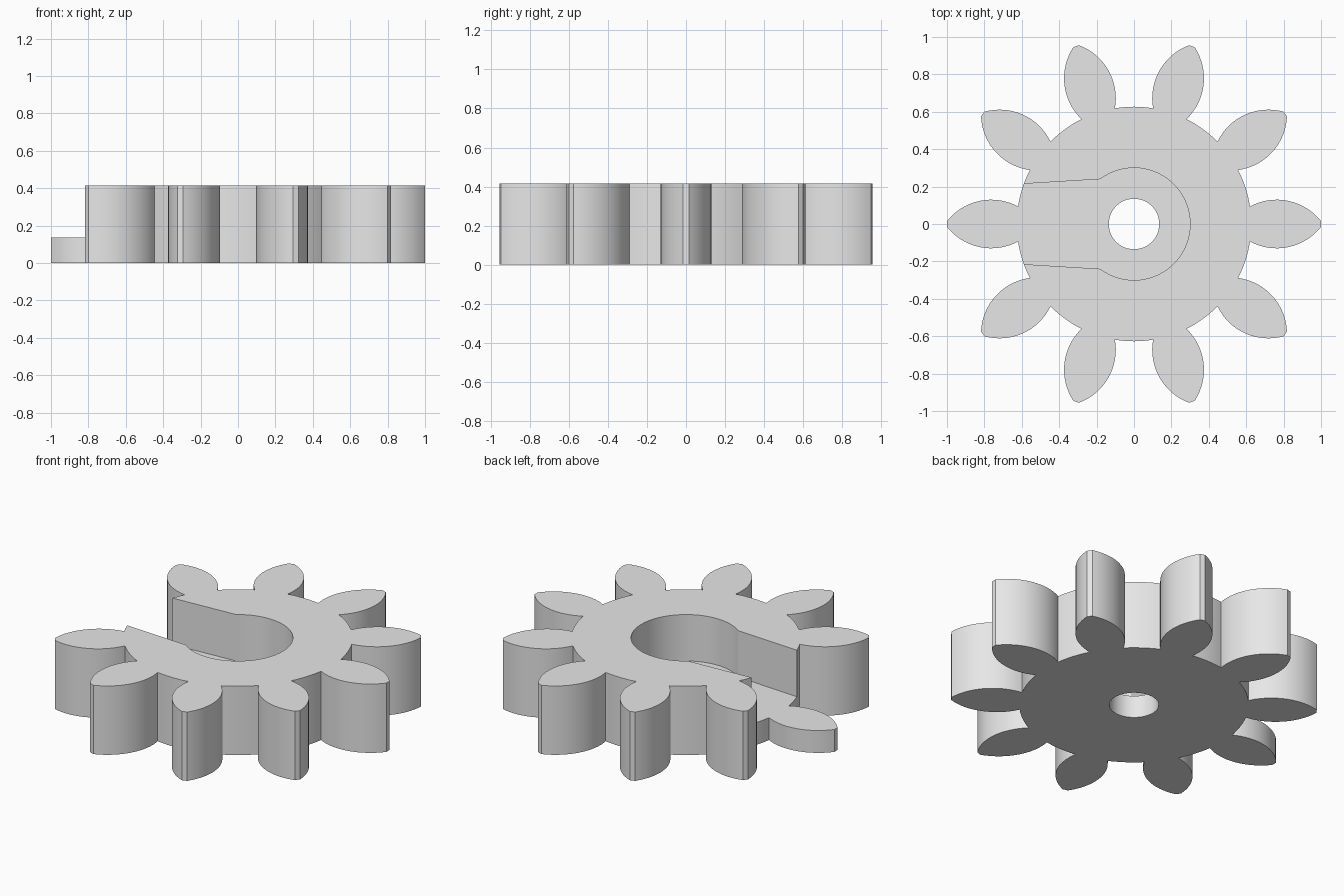
import bpy, bmesh
from math import sin, cos, pi, radians, atan2
from mathutils import Matrix, Vector

cube = bpy.data.objects.get("Cube")
if cube:
    bpy.data.objects.remove(cube, do_unlink=True)

TEETH = 10
HEIGHT = 0.415
LEDGE = 0.135
ROOT = 0.627


def arc(centre, radius, start, end, steps):
    """Points along an arc, angles in radians."""
    return [Vector((centre[0] + radius * cos(start + (end - start) * i / steps),
                    centre[1] + radius * sin(start + (end - start) * i / steps)))
            for i in range(steps + 1)]


def prism(name, outline, bottom, top):
    """Extrude a closed 2D outline into a solid."""
    bm = bmesh.new()
    face = bm.faces.new([bm.verts.new((p.x, p.y, bottom)) for p in outline])
    out = bmesh.ops.extrude_face_region(bm, geom=[face])
    moved = [v for v in out["geom"] if isinstance(v, bmesh.types.BMVert)]
    bmesh.ops.translate(bm, verts=moved, vec=(0, 0, top - bottom))
    bmesh.ops.recalc_face_normals(bm, faces=bm.faces)
    mesh = bpy.data.meshes.new(name)
    bm.to_mesh(mesh)
    bm.free()
    obj = bpy.data.objects.new(name, mesh)
    bpy.context.collection.objects.link(obj)
    return obj


def cut(target, cutter):
    """Subtract a cutter from the target and discard it."""
    cutter.hide_render = True
    mod = target.modifiers.new("cut", "BOOLEAN")
    mod.operation = "DIFFERENCE"
    mod.solver = "EXACT"
    mod.object = cutter
    bpy.context.view_layer.objects.active = target
    bpy.ops.object.modifier_apply(modifier=mod.name)
    bpy.data.objects.remove(cutter, do_unlink=True)


# One tooth: two mirrored curved flanks with a narrow flat tip, then the valley
upper = arc((0.763, -0.172), 0.302, radians(38.3), radians(118.3), 16)
lower = [Vector((p.x, -p.y)) for p in reversed(upper)]
root_angle = atan2(upper[-1].y, upper[-1].x)
pitch = 2 * pi / TEETH
valley = arc((0, 0), ROOT, root_angle, pitch - root_angle, 6)[1:-1]
tooth = lower + upper + valley

# Whole gear outline
outline = []
for i in range(TEETH):
    turn = Matrix.Rotation(i * pitch, 2)
    outline += [turn @ p for p in tooth]
gear = prism("gear", outline, 0, HEIGHT)

# Round pocket with a tapering slot that also lowers the tooth at -x
mouth = radians(127)
pocket = arc((0, 0), 0.3, -mouth, mouth, 64)
pocket += [Vector((-1.1, 0.184)), Vector((-1.1, -0.184))]
cut(gear, prism("pocket_cutter", pocket, LEDGE, HEIGHT + 0.2))

# Axle hole
hole = arc((0, 0), 0.135, 0, 2 * pi, 48)[:-1]
cut(gear, prism("hole_cutter", hole, -0.2, HEIGHT + 0.2))

# Material
grey = bpy.data.materials.new("light grey")
grey.use_nodes = True
colour = (0.8, 0.8, 0.8, 1)
grey.diffuse_color = colour
grey.node_tree.nodes["Principled BSDF"].inputs["Base Color"].default_value = colour
gear.data.materials.clear()
gear.data.materials.append(grey)
for poly in gear.data.polygons:
    poly.material_index = 0

# Smooth curved walls, crisp edges
bpy.ops.object.select_all(action="DESELECT")
gear.select_set(True)
bpy.context.view_layer.objects.active = gear
bpy.ops.object.shade_smooth_by_angle(angle=radians(20))
